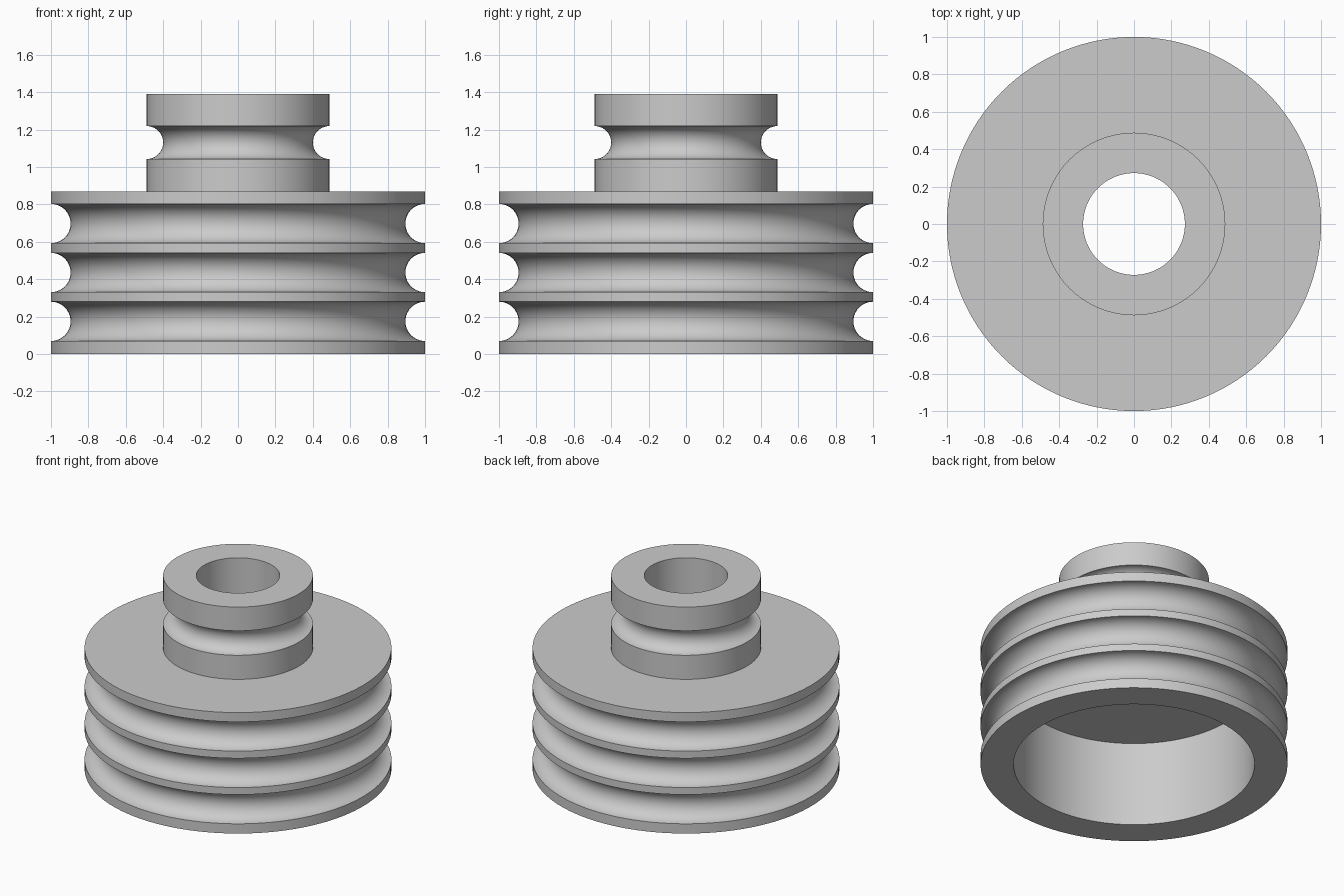
import bpy
import bmesh
import math
from mathutils import Matrix, Vector

cube = bpy.data.objects.get("Cube")
if cube:
    bpy.data.objects.remove(cube, do_unlink=True)

SEGMENTS = 128
BASE_R, BASE_TOP = 1.0, 0.87
HUB_R, HUB_TOP = 0.488, 1.39
BORE_R = 0.272
CAVITY_R, CAVITY_TOP = 0.785, 0.61


def groove(radius, centre_z, size, steps=20):
    """Half-round groove cut into a rim, listed from bottom to top."""
    angles = [math.pi * i / steps for i in range(steps + 1)]
    return [(radius - size * math.sin(a), centre_z - size * math.cos(a)) for a in angles]


def lathe(name, profile, material):
    """Revolve a closed (radius, height) profile around the z axis."""
    bm = bmesh.new()
    rings = []
    for i in range(SEGMENTS):
        turn = Matrix.Rotation(math.tau * i / SEGMENTS, 3, 'Z')
        rings.append([bm.verts.new(turn @ Vector((r, 0, z))) for r, z in profile])
    count = len(profile)
    for i, ring in enumerate(rings):
        after = rings[(i + 1) % SEGMENTS]
        for j in range(count):
            k = (j + 1) % count
            bm.faces.new((ring[j], after[j], after[k], ring[k]))
    bmesh.ops.recalc_face_normals(bm, faces=bm.faces)
    mesh = bpy.data.meshes.new(name)
    bm.to_mesh(mesh)
    bm.free()
    mesh.materials.append(material)
    obj = bpy.data.objects.new(name, mesh)
    bpy.context.collection.objects.link(obj)
    bpy.ops.object.select_all(action='DESELECT')
    obj.select_set(True)
    bpy.context.view_layer.objects.active = obj
    bpy.ops.object.shade_smooth_by_angle(angle=math.radians(30))
    return obj


grey = bpy.data.materials.new("plain grey")
grey.use_nodes = True
colour = (0.6, 0.6, 0.6, 1)
grey.diffuse_color = colour
grey.node_tree.nodes["Principled BSDF"].inputs["Base Color"].default_value = colour

# Wide drum with three rope grooves
profile = [(CAVITY_R, 0), (BASE_R, 0)]
for z in (0.175, 0.436, 0.698):
    profile += groove(BASE_R, z, 0.105)
profile += [(BASE_R, BASE_TOP), (HUB_R, BASE_TOP)]

# Narrow hub with one groove
profile += groove(HUB_R, 1.131, 0.088)
profile += [(HUB_R, HUB_TOP)]

# Through bore opening into the hollow underside
profile += [(BORE_R, HUB_TOP), (BORE_R, CAVITY_TOP), (CAVITY_R, CAVITY_TOP)]

lathe("stepped_pulley", profile, grey)
